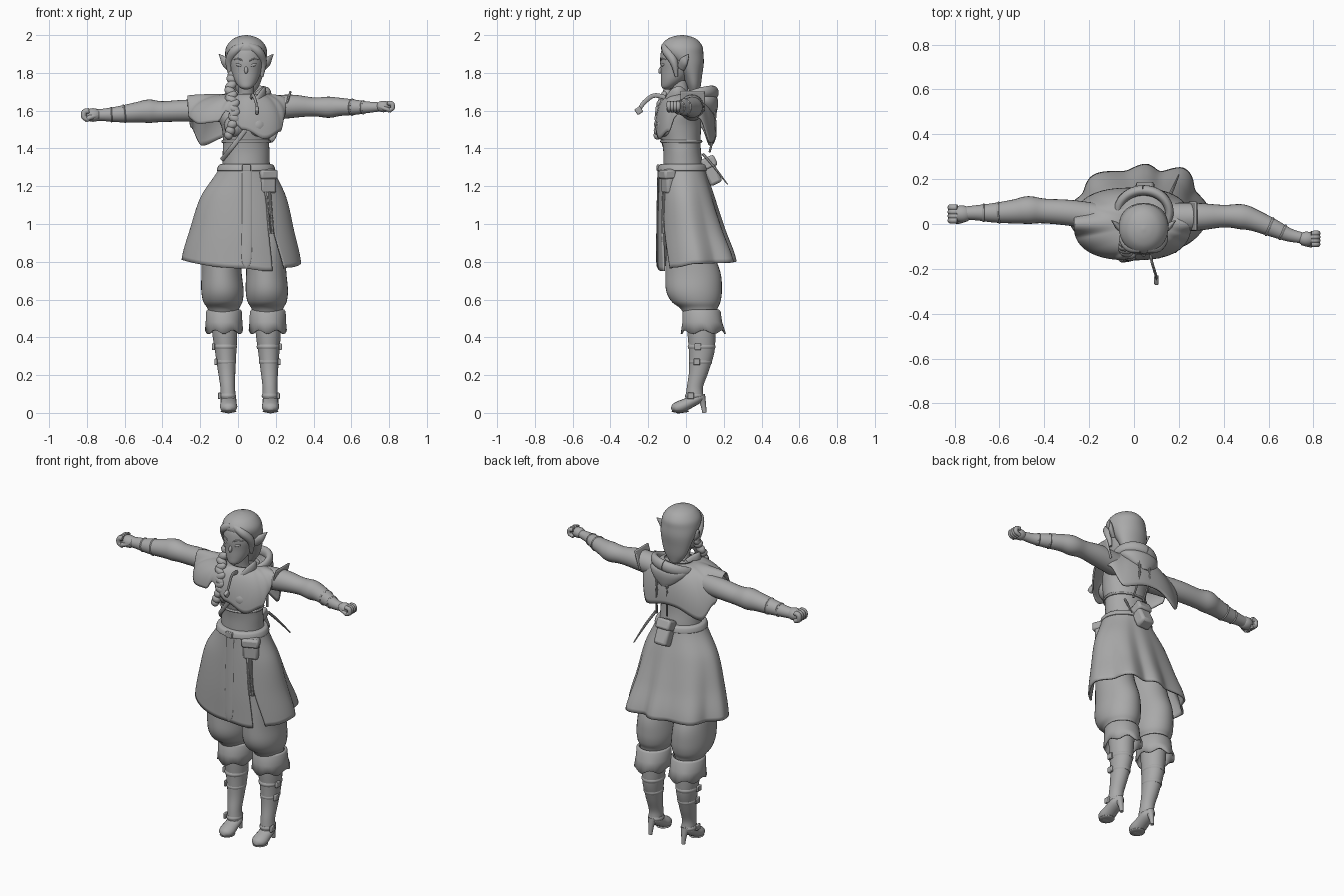
import bpy, bmesh, math
from mathutils import Vector, Euler

grey = bpy.data.materials.new("plain_grey")
grey.diffuse_color = (0.4, 0.4, 0.4, 1)


def finish(name, bm, thick=0):
    bmesh.ops.recalc_face_normals(bm, faces=bm.faces[:])
    me = bpy.data.meshes.new(name)
    bm.to_mesh(me)
    bm.free()
    ob = bpy.data.objects.new(name, me)
    me.materials.append(grey)
    bpy.context.collection.objects.link(ob)
    if thick:
        m = ob.modifiers.new("cloth", 'SOLIDIFY')
        m.thickness, m.offset = thick, 0
    return ob


def spline(pts, k=5):
    """Smooth curve through tuples of any length"""
    out = []
    for i in range(len(pts) - 1):
        p = [pts[max(i - 1, 0)], pts[i], pts[i + 1], pts[min(i + 2, len(pts) - 1)]]
        for j in range(k):
            t = j / k
            out.append(tuple(0.5 * (2 * b + (c - a) * t + (2 * a - 5 * b + 4 * c - d) * t * t
                                    + (3 * b - a - 3 * c + d) * t ** 3) for a, b, c, d in zip(*p)))
    return out + [tuple(pts[-1])]


def skin(name, rows, closed=True, caps=True, thick=0):
    bm = bmesh.new()
    vs = [[bm.verts.new(p) for p in r] for r in rows]
    n = len(rows[0])
    for a, b in zip(vs, vs[1:]):
        for i in range(n if closed else n - 1):
            j = (i + 1) % n
            bm.faces.new((a[i], a[j], b[j], b[i]))
    if caps and closed:
        bm.faces.new(vs[0])
        bm.faces.new(vs[-1])
    return finish(name, bm, thick)


def oval(x, y, z, rx, ry, n=36, p=2):
    pts = []
    for i in range(n):
        c, s = math.cos(math.tau * i / n), math.sin(math.tau * i / n)
        pts.append((x + rx * math.copysign(abs(c) ** (2 / p), c),
                    y + ry * math.copysign(abs(s) ** (2 / p), s), z))
    return pts


def loft(name, secs, caps=True, thick=0):
    """Stacked ovals: z, x, y, rx, ry"""
    return skin(name, [oval(x, y, z, max(rx, .002), max(ry, .002)) for z, x, y, rx, ry in spline(secs)],
                True, caps, thick)


def tube(name, pts, flat=(1, 1), n=16, up=(0, 0, 1)):
    """Sweep along x, y, z, radius"""
    pts = spline(pts)
    rows = []
    for i, q in enumerate(pts):
        t = (Vector(pts[min(i + 1, len(pts) - 1)][:3]) - Vector(pts[max(i - 1, 0)][:3])).normalized()
        s = t.cross(Vector(up)).normalized()
        o = s.cross(t)
        rows.append([Vector(q[:3]) + max(q[3], .001) * (s * math.cos(math.tau * k / n) * flat[0]
                     + o * math.sin(math.tau * k / n) * flat[1]) for k in range(n)])
    return skin(name, rows)


def solid(name, bm, loc, size, rot):
    m = Euler(rot).to_matrix()
    for v in bm.verts:
        v.co = m @ Vector(a * b for a, b in zip(v.co, size)) + Vector(loc)
    return finish(name, bm)


def ball(name, loc, size, rot=(0, 0, 0)):
    bm = bmesh.new()
    bmesh.ops.create_uvsphere(bm, u_segments=20, v_segments=12, radius=1)
    return solid(name, bm, loc, size, rot)


def box(name, loc, size, rot=(0, 0, 0), bevel=.006):
    bm = bmesh.new()
    bmesh.ops.create_cube(bm, size=1)
    m = solid(name, bm, loc, size, rot).modifiers.new("round", 'BEVEL')
    m.width, m.segments = bevel, 2


def by_angle(table, a):
    for (a0, v0), (a1, v1) in zip(table, table[1:]):
        if a0 <= a <= a1:
            t = (a - a0) / (a1 - a0)
            return v0 + (v1 - v0) * t * t * (3 - 2 * t)
    return table[-1][1]


CX = .043
# head, face and hair
loft("head", [(1.712, CX, -.1, .01, .012), (1.725, CX, -.095, .036, .034), (1.76, CX, -.07, .062, .062),
              (1.81, CX, -.05, .08, .083), (1.87, CX, -.042, .092, .095), (1.93, CX, -.035, .085, .09),
              (1.98, CX, -.025, .04, .05)])
loft("hair", [(1.68, CX, .045, .03, .022), (1.73, CX, .042, .068, .036), (1.79, CX, .032, .09, .054),
              (1.85, CX, .013, .105, .081), (1.9, CX, -.014, .111, .106), (1.94, CX, -.022, .104, .109),
              (1.975, CX, -.022, .076, .083), (1.993, CX, -.022, .04, .045), (2.0, CX, -.022, .005, .005)])
ball("nose", (CX, -.133, 1.815), (.01, .013, .02), (-.3, 0, 0))
ball("lips", (CX, -.123, 1.772), (.02, .009, .008))
for s in (-1, 1):
    ball("eye", (CX + s * .038, -.122, 1.842), (.019, .009, .009), (0, -s * .25, s * .35))
    tube("eyebrow", [(CX + s * .015, -.134, 1.862, .003), (CX + s * .04, -.128, 1.874, .004),
                     (CX + s * .068, -.106, 1.87, .002)], n=8)
    tube("ear", [(CX + s * .085, -.025, 1.83, .026), (CX + s * .112, -.012, 1.858, .026),
                 (CX + s * .128, .003, 1.88, .015), (CX + s * .145, .016, 1.9, .001)], (1, .55), up=(s, 0, .6))
    tube("side_lock", [(CX + s * .01, -.112, 1.945, .018), (CX + s * .06, -.1, 1.915, .026),
                       (CX + s * .088, -.065, 1.86, .022), (CX + s * .083, -.05, 1.78, .008)])
braid = spline([(-.03, -.06, 1.79), (-.04, -.1, 1.7), (-.025, -.135, 1.63), (-.02, -.145, 1.56),
                (-.05, -.15, 1.47)], 3)
for i, q in enumerate(braid):
    w = .022 + .016 * math.sin(math.pi * min(1, (i + 1) / 13))
    ball("braid_knot", q, (w, .022, .024), (0, .6 if i % 2 else -.6, 0))
loft("neck", [(1.6, CX, -.01, .06, .055), (1.68, CX, -.025, .042, .042), (1.76, CX, -.04, .042, .045)])

# torso
loft("torso", [(1.25, CX, -.015, .13, .105), (1.31, CX, -.015, .125, .105), (1.38, CX, -.02, .124, .1),
               (1.44, CX, -.025, .122, .102), (1.52, CX, -.03, .132, .11), (1.6, .03, -.015, .16, .095),
               (1.66, .035, 0, .12, .07), (1.68, CX, 0, .05, .045)])
for s in (-1, 1):
    ball("bust", (CX + s * .055, -.095, 1.52), (.062, .06, .062))
loft("chest_band", [(1.43, CX, -.025, .127, .108), (1.437, CX, -.025, .131, .112), (1.445, CX, -.025, .127, .108)])
loft("belt", [(1.28, CX, -.017, .148, .128), (1.285, CX, -.017, .155, .134), (1.31, CX, -.017, .146, .127),
              (1.318, CX, -.017, .13, .112)])
box("belt_buckle", (.045, -.148, 1.297), (.045, .014, .035), bevel=.004)
tube("cross_strap", [(-.085, -.05, 1.34, .012), (-.045, -.107, 1.39, .012), (-.005, -.127, 1.44, .012),
                     (.04, -.14, 1.5, .012)], (1, .4), up=(0, 1, 0))

# capelet: sleeve-like at the shoulders, lower in front and back
hem = [(0, 1.66), (20, 1.56), (50, 1.43), (90, 1.47), (130, 1.415), (155, 1.51), (180, 1.675), (198, 1.56),
       (225, 1.53), (252, 1.54), (262, 1.6), (274, 1.5), (300, 1.45), (330, 1.49), (345, 1.57), (360, 1.66)]
N = 120
neck_ring, foot = oval(CX, .0, 0, .085, .08, N), oval(-.007, 0, 0, .258, .158, N, 2.5)
rows = []
for k in range(17):
    h = k / 16 * math.pi / 2
    row = []
    for i in range(N):
        a = Vector(neck_ring[i]).lerp(Vector(foot[i]), math.sin(h))
        row.append((a.x, a.y, 1.685 - (1.685 - by_angle(hem, 360 * i / N)) * (1 - math.cos(h))))
    rows.append(row)
skin("capelet", rows, caps=False, thick=.008)

# lowered hood and collar
ring = []
for i in range(33):
    a = math.tau * i / 32 + math.pi / 2
    back = .5 + .5 * math.sin(a)
    ring.append((CX + .115 * math.cos(a), .05 + .1 * math.sin(a), 1.645 + .05 * back + .018 * math.cos(a),
                 .02 + .013 * back))
tube("hood_rim", ring, (.7, 1))
loft("hood_bag", [(1.57, CX, .145, .02, .012), (1.6, CX, .125, .075, .04), (1.64, CX, .1, .115, .07),
                  (1.67, CX, .085, .12, .078), (1.685, CX, .075, .1, .06)])
for s in (-1, 1):
    tube("collar_point", [(CX + s * .06, .0, 1.67, .03), (CX + s * .095, -.04, 1.70, .03),
                          (CX + s * .07, -.09, 1.665, .024), (CX + s * .03, -.12, 1.62, .006)], (.4, 1))
box("shoulder_tab", (.262, .035, 1.65), (.012, .13, .115), (0, .3, 0))
tube("collar_cord", [(.07, -.11, 1.67, .012), (.08, -.17, 1.68, .012), (.095, -.22, 1.645, .012),
                     (.1, -.245, 1.61, .01)], (.5, 1))
box("cord_end", (.1, -.25, 1.6), (.02, .035, .035), (.6, 0, 0))
for x in (.02, .09):
    tube("back_cord", [(x, .15, 1.62, .008), (x, .155, 1.52, .006), (x + .02, .125, 1.38, .006)], n=8)

# skirt with a front slit and deep folds behind
shape = spline([(.045, -.018, .135, .117), (.03, .003, .222, .145), (.022, .028, .27, .175),
                (.018, .058, .312, .203)], 8)
skirt_hem = [(0, .79), (90, .8), (180, .81), (270, .765), (297, .75), (325, .77), (360, .79)]
folds = [(0, 1), (27, .92), (55, 1.13), (70, .91), (83, 1.02), (102, .88), (128, 1.0), (155, .87), (180, 1), (360, 1)]
rows = []
for k, (x, y, rx, ry) in enumerate(shape):
    t = k / (len(shape) - 1)
    gap = 14 * max(0, t - .3) / .7
    row = []
    for i in range(161):
        deg = -58 + gap + (360 - gap - .5) * i / 160
        a = math.radians(deg)
        w = 1 + (by_angle(folds, deg % 360) - 1) * t ** 1.2
        zb = by_angle(skirt_hem, deg % 360)
        row.append((x + rx * w * math.cos(a), y + ry * w * math.sin(a), 1.31 - (1.31 - zb) * t))
    rows.append(row)
skin("skirt", rows, closed=False, thick=.01)
tube("front_tabard_strip", [(.048, -.146, 1.29, .026), (.048, -.151, 1.05, .026), (.045, -.153, .82, .026),
                            (.045, -.153, .77, .004)], (1, .2), up=(0, 1, 0))

# pouches and hanging strands
box("hip_pouch", (.153, -.09, 1.225), (.09, .06, .13), (0, 0, .4), .015)
box("hip_pouch_flap", (.157, -.1, 1.262), (.098, .065, .05), (0, 0, .4), .012)
box("back_pouch", (.05, .13, 1.28), (.085, .07, .15), (.45, 0, 0), .015)
box("back_pouch_flap", (.05, .122, 1.325), (.092, .078, .06), (.45, 0, 0), .012)
tube("back_rod", [(.14, .09, 1.37, .008), (.17, .15, 1.3, .007), (.2, .22, 1.21, .003)], n=8)
for x in (.15, .168):
    tube("pouch_strand", [(x, -.115, 1.17, .007), (x + .008, -.122, 1.05, .008), (x + .016, -.12, .95, .009)], n=8)

# arms, hands and bracelets
arms = {"right": [(-.08, .02, 1.6, .06), (-.27, .048, 1.6, .058), (-.4, .058, 1.595, .055), (-.47, .062, 1.597, .062),
                  (-.53, .056, 1.592, .054), (-.62, .05, 1.582, .044), (-.7, .05, 1.578, .034), (-.75, .048, 1.577, .03)],
        "left": [(.14, .03, 1.61, .065), (.28, .032, 1.623, .062), (.4, .035, 1.62, .05), (.48, .032, 1.618, .056),
                 (.54, .015, 1.62, .048), (.62, -.018, 1.618, .04), (.69, -.048, 1.618, .03), (.75, -.062, 1.62, .024)]}
for side, path in arms.items():
    tube(side + "_arm", path, n=24)
    s, k = (-1, 1) if side == "right" else (1, .85)
    hx, hy, hz = (-.768, .045, 1.577) if s < 0 else (.77, -.066, 1.622)
    ball(side + "_palm", (hx, hy, hz), (.048 * k, .038 * k, .036 * k))
    for f in range(4):
        y = hy + (f - 1.5) * .019 * k
        tube(side + "_finger", [(hx + s * .02, y, hz + .022 * k, .014 * k), (hx + s * .045, y, hz + .016 * k, .015 * k),
                                (hx + s * .047, y, hz - .012 * k, .014 * k),
                                (hx + s * .02, y, hz - .026 * k, .012 * k)], n=10, up=(0, 1, 0))
    tube(side + "_thumb", [(hx - s * .02, hy - .02 * k, hz, .014 * k), (hx + s * .02, hy - .032 * k, hz - .015, .013 * k),
                           (hx + s * .04, hy - .02 * k, hz - .028 * k, .01 * k)], n=10)
    pts = spline(path)
    for i in (24, 28):
        a, b = Vector(pts[i][:3]), Vector(pts[i + 1][:3])
        d = (b - a).normalized() * .006
        r = pts[i][3] + .004
        tube(side + "_arm_band", [(*(a - d), r - .004), (*a, r), (*(a + d), r - .004)], n=24)

# legs, cuffs and heeled boots
for side, s in (("right", -1), ("left", 1)):
    def lx(z):
        return -.05 - .05 * z if s < 0 else .172 - .03 * z
    loft(side + "_trouser", [(1.1, lx(.8), 0, .09, .1), (.9, lx(.8), .01, .102, .115), (.75, lx(.75), .036, .106, .145),
                             (.65, lx(.65), .042, .112, .148), (.59, lx(.6), .053, .104, .13),
                             (.555, lx(.55), .068, .085, .1), (.52, lx(.5), .075, .075, .085)])
    cuff = []
    for j, (z, r, ry, y) in enumerate([(.545, .082, .088, .082), (.535, .09, .096, .083), (.48, .092, .1, .086),
                                       (.428, .096, .115, .092)]):
        cuff.append([(px, py, pz + (.01 * math.cos(i * math.tau / 8) if j == 3 else 0))
                     for i, (px, py, pz) in enumerate(oval(lx(.48), y, z, r, ry, 48))])
    skin(side + "_boot_cuff", cuff, caps=False, thick=.01)
    loft(side + "_boot_shaft", [
        (.54, lx(.5), .08, .07, .078), (.42, lx(.4), .082, .066, .074), (.32, lx(.3), .083, .056, .067),
        (.22, lx(.2), .068, .046, .052), (.14, lx(.1), .048, .039, .043), (.09, lx(.05), .045, .04, .046),
        (.06, lx(0), .04, .036, .045)])
    tube(side + "_foot", [(lx(0), .09, .085, .022), (lx(0), .06, .076, .04), (lx(0), .01, .05, .043),
                          (lx(0), -.03, .032, .046), (lx(0), -.06, .024, .036), (lx(0), -.076, .016, .01)], (1, .72))
    ball(side + "_sole", (lx(0), -.03, .009), (.042, .046, .009))
    tube(side + "_heel", [(lx(0), .075, .09, .028), (lx(0), .09, .05, .016), (lx(0), .098, 0, .011)], n=12, up=(0, 1, 0))
    # buckled straps
    for z, y, rx, ry in ((.35, .083, .063, .074), (.27, .077, .054, .062), (.09, .045, .044, .05)):
        x = lx(z)
        loft(side + "_boot_strap", [(z - .012, x, y, rx - .004, ry - .004), (z, x, y, rx, ry),
                                    (z + .012, x, y, rx - .004, ry - .004)])
        box(side + "_buckle", (x + s * rx, y - .02, z), (.016, .035, .034), bevel=.004)

bpy.ops.object.select_all(action='SELECT')
bpy.context.view_layer.objects.active = bpy.context.selected_objects[0]
bpy.ops.object.shade_smooth_by_angle(angle=math.radians(40))
